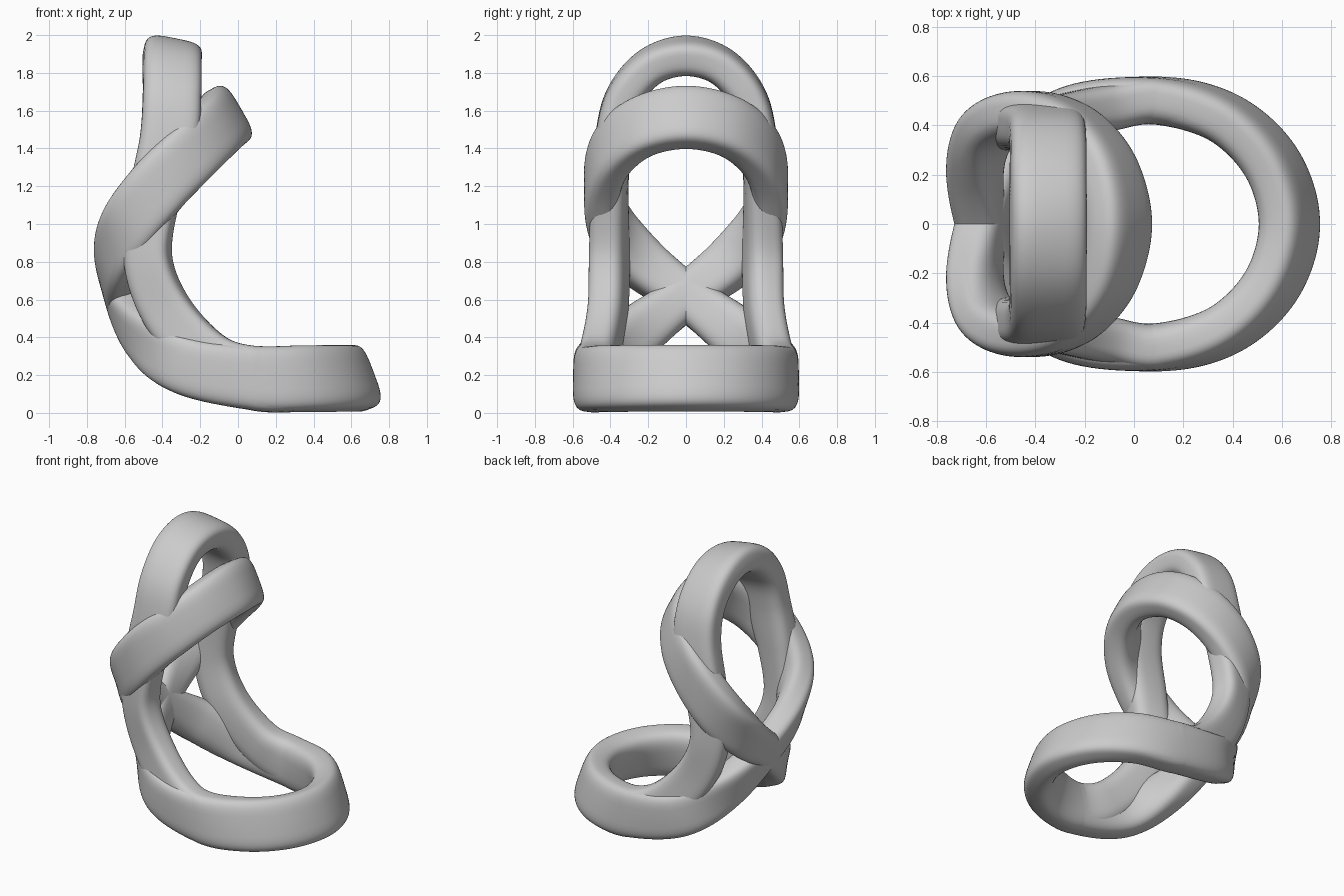
import bpy, bmesh, math
from mathutils import Vector

cube = bpy.data.objects.get("Cube")
if cube:
    bpy.data.objects.remove(cube)

grey = bpy.data.materials.new("plain_grey")
grey.use_nodes = True
grey.diffuse_color = (0.6, 0.6, 0.6, 1)
grey.node_tree.nodes["Principled BSDF"].inputs["Base Color"].default_value = (0.6, 0.6, 0.6, 1)

STEPS = 12
SIDES = 40


def power(x, e):
    return math.copysign(abs(x) ** e, x)


def section():
    # Unit cross-section: flat outer face (+u), rounder inner face
    pts = []
    for i in range(SIDES):
        a = math.tau * i / SIDES
        c, s = math.cos(a), math.sin(a)
        u = power(c, 0.52) * 0.1 if c > 0 else power(c, 0.75) * 0.092
        pts.append((u, power(s, 0.52 if c > 0 else 0.6)))
    return pts


def spline(a, b, c, d, t):
    return 0.5 * (2 * b + (c - a) * t + (2 * a - 5 * b + 4 * c - d) * t * t
                  + (3 * b - a - 3 * c + d) * t ** 3)


def band(name, half):
    # Complete the loop by mirroring the half path across y
    flip = lambda v: Vector((v.x, -v.y, v.z))
    keys = [(Vector(p), Vector(n).normalized(), w) for p, n, w in half]
    keys += [(flip(p), flip(n), w) for p, n, w in keys[-2:0:-1]]
    count = len(keys)
    path = []
    for k in range(count):
        quad = [keys[(k + j) % count] for j in (-1, 0, 1, 2)]
        for i in range(STEPS):
            path.append([spline(*values, i / STEPS) for values in zip(*quad)])
    # Sweep the section along the path
    bm = bmesh.new()
    rings, total = [], len(path)
    for k, (pos, out, width) in enumerate(path):
        tangent = (path[(k + 1) % total][0] - path[k - 1][0]).normalized()
        out = (out - tangent * out.dot(tangent)).normalized()
        wide = tangent.cross(out) * width
        rings.append([bm.verts.new(pos + out * u + wide * v) for u, v in section()])
    for k in range(total):
        a, b = rings[k], rings[(k + 1) % total]
        for i in range(SIDES):
            j = (i + 1) % SIDES
            bm.faces.new((a[i], a[j], b[j], b[i]))
    bmesh.ops.recalc_face_normals(bm, faces=bm.faces)
    mesh = bpy.data.meshes.new(name)
    bm.to_mesh(mesh)
    bm.free()
    mesh.materials.append(grey)
    for f in mesh.polygons:
        f.use_smooth = True
    obj = bpy.data.objects.new(name, mesh)
    bpy.context.collection.objects.link(obj)


# Shared foot loop, each entry is (centre, outward direction, half width)
foot = [((0.625, 0, 0.18), (0.93, 0, 0.35), 0.175),
        ((0.55, 0.25, 0.18), (0.82, 0.5, 0.3), 0.175),
        ((0.355, 0.43, 0.18), (0.48, 0.86, 0.18), 0.175),
        ((0.08, 0.497, 0.185), (0, 1, 0.04), 0.17)]

# Upright band: foot loop, side legs and top arch
band("upright_band", foot + [
    ((-0.15, 0.46, 0.285), (-0.1, 1, 0), 0.145),
    ((-0.37, 0.41, 0.53), (-0.25, 1, 0), 0.135),
    ((-0.475, 0.4, 0.82), (-0.3, 1, 0), 0.125),
    ((-0.44, 0.4, 1.15), (-0.12, 1, 0), 0.135),
    ((-0.365, 0.382, 1.45), (0, 1, 0.1), 0.155),
    ((-0.35, 0.325, 1.67), (0.06, 0.83, 0.5), 0.155),
    ((-0.35, 0.185, 1.83), (0.13, 0.5, 0.86), 0.155),
    ((-0.35, 0, 1.885), (0.2, 0, 1), 0.155)])

# Crossing band: foot loop, crossing at the back, tilted upper loop
band("crossing_band", foot + [
    ((-0.28, 0.452, 0.255), (-0.2, 1, -0.1), 0.155),
    ((-0.5, 0.26, 0.425), (-0.75, 0.6, -0.3), 0.145),
    ((-0.61, 0, 0.62), (-0.97, 0, -0.2), 0.12),
    ((-0.635, -0.24, 0.805), (-0.85, -0.5, -0.15), 0.14),
    ((-0.565, -0.395, 1.0), (-0.45, -0.87, -0.2), 0.16),
    ((-0.42, -0.44, 1.2), (0, -1, -0.03), 0.165),
    ((-0.25, -0.385, 1.38), (0.35, -0.9, 0.1), 0.165),
    ((-0.12, -0.23, 1.51), (0.72, -0.55, 0.35), 0.165),
    ((-0.07, 0, 1.56), (0.86, 0, 0.5), 0.17)])
